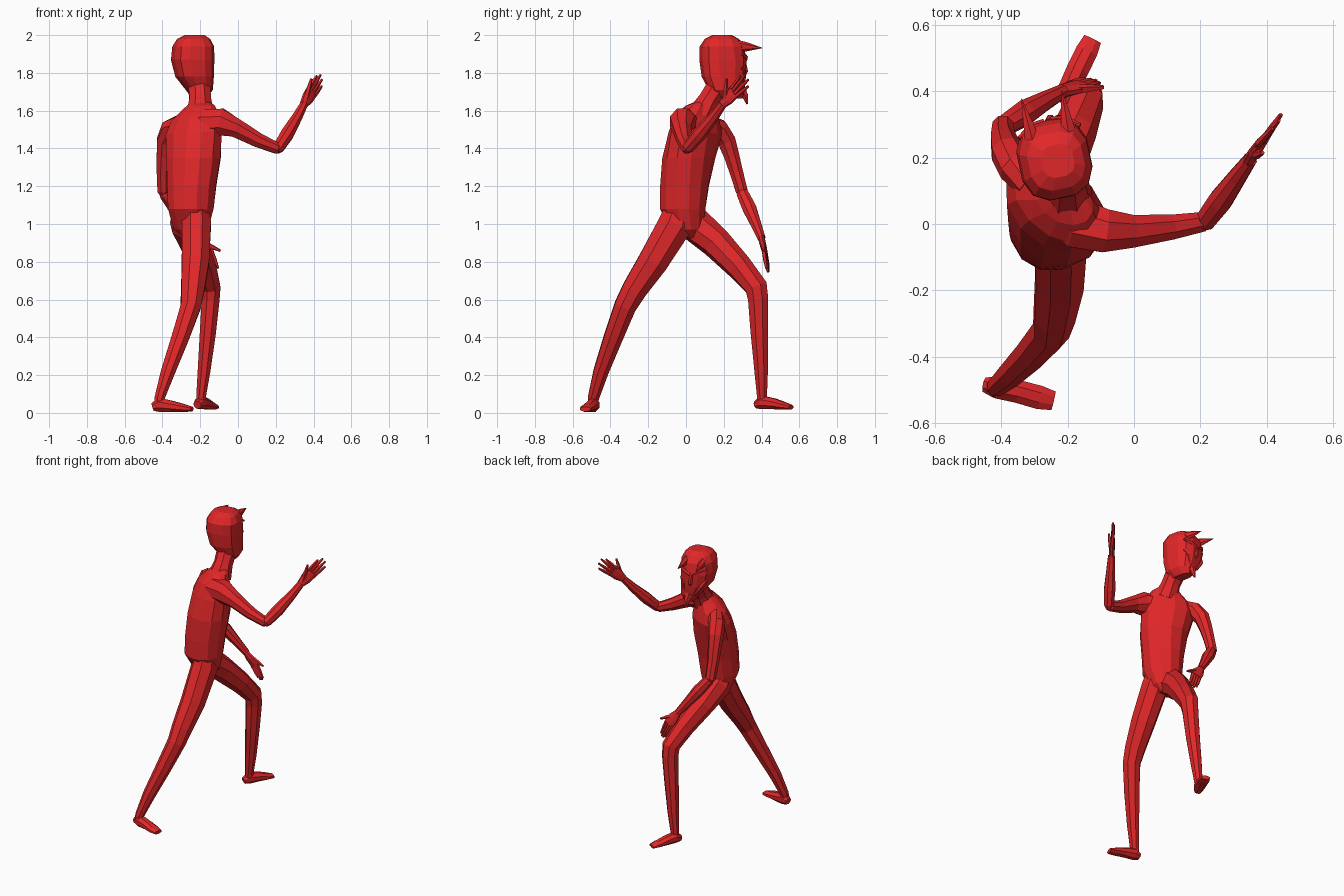
import bpy, bmesh, math
from mathutils import Vector as V

red = bpy.data.materials.new("red")
red.diffuse_color = (0.75, 0.02, 0.022, 1)


def loft(name, rings):
    """Skin a list of equal-sided rings and cap both ends."""
    bm = bmesh.new()
    rows = [[bm.verts.new(p) for p in r] for r in rings]
    n = len(rows[0])
    for a, b in zip(rows, rows[1:]):
        for i in range(n):
            j = (i + 1) % n
            bm.faces.new((a[i], a[j], b[j], b[i]))
    bm.faces.new(rows[0][::-1])
    bm.faces.new(rows[-1])
    bmesh.ops.recalc_face_normals(bm, faces=bm.faces)
    me = bpy.data.meshes.new(name)
    bm.to_mesh(me)
    bm.free()
    me.materials.append(red)
    ob = bpy.data.objects.new(name, me)
    bpy.context.collection.objects.link(ob)
    return ob


def tube(name, pts, n=8, ref=(0, 0, 1), fat=1.07):
    """Tapered limb; each point is x, y, z, side radius, ref radius."""
    P = [V(p[:3]) for p in pts]
    rings = []
    for i, p in enumerate(pts):
        t = V((0, 0, 0))
        if i > 0:
            t += (P[i] - P[i - 1]).normalized()
        if i < len(P) - 1:
            t += (P[i + 1] - P[i]).normalized()
        t.normalize()
        u = t.cross(V(ref)).normalized() * fat
        w = u.cross(t)
        ru, rw = p[3], p[4] if len(p) > 4 else p[3]
        rings.append([P[i] + u * ru * math.cos(a) + w * rw * math.sin(a)
                      for a in (2 * math.pi * (k + .5) / n for k in range(n))])
    return loft(name, rings)


def stack(name, secs, n=12, power=1.0):
    """Horizontal sections: z, x, y, half width, half depth, yaw, roll slope."""
    def rnd(v):
        return math.copysign(abs(v) ** power, v)
    rings = []
    for z, x, y, hw, hd, yaw, slope in secs:
        c, s = math.cos(math.radians(yaw)), math.sin(math.radians(yaw))
        ring = []
        for k in range(n):
            a = 2 * math.pi * (k + .5) / n
            lx, ly = hw * rnd(math.cos(a)), hd * rnd(math.sin(a))
            ring.append(V((x + lx * c - ly * s, y + lx * s + ly * c, z + lx * slope)))
        rings.append(ring)
    return loft(name, rings)


# torso, twisted towards the raised arm
stack("torso", [
    (0.925, -0.25, 0.02, 0.045, 0.05, -30, 0),
    (0.97, -0.25, 0.01, 0.095, 0.085, -30, 0),
    (1.08, -0.25, -0.018, 0.125, 0.125, -30, 0),
    (1.20, -0.245, -0.008, 0.135, 0.130, -33, 0),
    (1.35, -0.235, 0.015, 0.155, 0.133, -36, 0),
    (1.48, -0.235, 0.05, 0.172, 0.120, -38, 0.06),
    (1.56, -0.23, 0.06, 0.150, 0.095, -38, 0.15),
    (1.615, -0.21, 0.075, 0.095, 0.070, -35, 0.15),
    (1.64, -0.205, 0.095, 0.058, 0.055, -30, 0.1)])

# neck
tube("neck", [(-0.20, 0.08, 1.58, .072), (-0.20, 0.125, 1.66, .057),
              (-0.205, 0.17, 1.73, .060), (-0.21, 0.19, 1.80, .065)], ref=(1, 0, 0))

# head
stack("head", [
    (1.665, -0.205, 0.235, 0.035, 0.065, 12, 0),
    (1.71, -0.205, 0.215, 0.068, 0.095, 12, 0),
    (1.78, -0.23, 0.20, 0.098, 0.115, 12, 0),
    (1.87, -0.24, 0.195, 0.111, 0.122, 12, 0),
    (1.94, -0.237, 0.19, 0.107, 0.115, 12, 0),
    (1.98, -0.235, 0.19, 0.085, 0.088, 12, 0),
    (2.0, -0.23, 0.19, 0.050, 0.050, 12, 0)], power=.75)


def H(x, y, z, r, r2=None):
    """Point in the head's turned frame."""
    c, s = math.cos(math.radians(12)), math.sin(math.radians(12))
    return (-0.237 + x * c - y * s, 0.195 + x * s + y * c, z, r, r2 or r)


# horns and face ridges, mirrored across the face
for side, nm in ((-1, "left"), (1, "right")):
    tube(nm + "_horn", [H(side * .055, .06, 1.94, .026, .034),
                        H(side * .058, .12, 1.938, .016, .022),
                        H(side * .062, .20, 1.932, .001)], 6)
    tube(nm + "_brow", [H(side * .012, .118, 1.865, .010), H(side * .05, .112, 1.885, .012),
                        H(side * .095, .085, 1.90, .006)], 5)
    tube(nm + "_cheek", [H(side * .085, .08, 1.83, .010), H(side * .06, .100, 1.79, .014),
                         H(side * .035 + .02, .100, 1.72, .007)], 5)
tube("nose", [H(0, .115, 1.87, .008), H(.01, .121, 1.81, .014), H(.012, .112, 1.79, .008)],
     6, (1, 0, 0))
tube("goatee", [H(.03, .09, 1.72, .026), H(.035, .112, 1.68, .018),
                H(.035, .125, 1.635, .005)], 6, (1, 0, 0))

# raised right arm
tube("right_upper_arm", [(-0.24, 0.04, 1.53, .055), (-0.17, 0.0, 1.535, .075),
                         (-0.09, -0.02, 1.54, .066, .072),
                         (-0.01, -0.022, 1.508, .050, .050), (0.11, -0.01, 1.442, .038),
                         (0.205, 0.006, 1.402, .030), (0.225, 0.012, 1.398, .018)])
tube("right_forearm", [(0.205, -0.004, 1.385, .018), (0.215, 0.01, 1.405, .031),
                       (0.26, 0.07, 1.475, .036), (0.31, 0.14, 1.56, .028),
                       (0.35, 0.195, 1.635, .021)])

# lowered left arm
tube("left_upper_arm", [(-0.31, 0.12, 1.53, .045), (-0.355, 0.17, 1.505, .052),
                        (-0.382, 0.215, 1.44, .048), (-0.390, 0.242, 1.36, .041),
                        (-0.395, 0.265, 1.28, .036),
                        (-0.395, 0.295, 1.175, .032), (-0.39, 0.30, 1.15, .020)], ref=(1, 0, 0))
tube("left_forearm", [(-0.40, 0.29, 1.185, .018), (-0.385, 0.30, 1.16, .032),
                      (-0.33, 0.335, 1.085, .037), (-0.27, 0.37, 1.00, .028),
                      (-0.215, 0.40, 0.925, .021)], ref=(1, 0, 0))


def hand(nm, wrist, knuckle, tips, thumb, normal):
    """Flat palm, four fingers and a thumb."""
    w, k = V(wrist), V(knuckle)
    m = w.lerp(k, .5)
    tube(nm + "_palm", [(*w, .021, .017), (*m, .036, .016), (*k, .038, .013)], 8, normal)
    across = (k - w).normalized().cross(V(normal)).normalized()
    sign = 1 if (V(tips[-1]) - V(tips[0])).dot(across) > 0 else -1
    for i, t in enumerate(tips):
        b = k + across * sign * (-.027 + .018 * i) - (k - w) * .1
        t = V(t)
        tube(f"{nm}_finger_{i + 1}", [(*b, .011), (*b.lerp(t, .55), .010), (*t, .006)], 5, normal)
    t = V(thumb)
    b = w.lerp(k, .25)
    tube(nm + "_thumb", [(*b, .015), (*b.lerp(t, .5), .013), (*t, .006)], 5, normal)


hand("right", (0.345, 0.19, 1.63), (0.39, 0.255, 1.70),
     [(0.417, 0.288, 1.785), (0.437, 0.312, 1.79), (0.444, 0.330, 1.765), (0.443, 0.330, 1.73)],
     (0.388, 0.215, 1.77), (0.7, -0.65, 0.1))
hand("left", (-0.22, 0.398, 0.93), (-0.16, 0.418, 0.845),
     [(-0.105, 0.425, 0.765), (-0.115, 0.432, 0.75), (-0.13, 0.435, 0.745), (-0.15, 0.437, 0.755)],
     (-0.092, 0.412, 0.858), (0.1, 0.95, 0.25))

# back (right) leg
tube("right_leg", [(-0.225, -0.01, 1.13, .06, .08), (-0.22, -0.055, 1.00, .078, .092),
                   (-0.225, -0.175, 0.80, .073, .080), (-0.24, -0.275, 0.65, .062, .066),
                   (-0.25, -0.322, 0.565, .054, .058), (-0.305, -0.385, 0.40, .047, .05),
                   (-0.37, -0.45, 0.22, .038, .04), (-0.415, -0.49, 0.08, .027, .03),
                   (-0.42, -0.495, 0.04, .025)], ref=(0, 1, 0))
tube("right_foot", [(-0.45, -0.485, 0.032, .022, .022), (-0.415, -0.492, 0.042, .034, .038),
                    (-0.35, -0.505, 0.034, .035, .030), (-0.285, -0.523, 0.025, .036, .021),
                    (-0.243, -0.533, 0.020, .029, .012)])

# front (left) leg
tube("left_leg", [(-0.28, -0.04, 1.07, .06, .06), (-0.275, 0.045, 1.00, .082, .088),
                  (-0.235, 0.160, 0.90, .075, .078), (-0.18, 0.28, 0.775, .063, .067),
                  (-0.145, 0.372, 0.665, .052, .060), (-0.145, 0.382, 0.60, .048, .054),
                  (-0.16, 0.388, 0.42, .043, .046), (-0.18, 0.398, 0.22, .034, .036),
                  (-0.195, 0.402, 0.09, .026, .027), (-0.197, 0.402, 0.05, .025)], ref=(0, 1, 0))
tube("left_foot", [(-0.215, 0.37, 0.042, .022, .020), (-0.197, 0.405, 0.055, .033, .036),
                   (-0.17, 0.465, 0.048, .034, .029), (-0.143, 0.52, 0.037, .034, .020),
                   (-0.125, 0.557, 0.030, .028, .012)])
